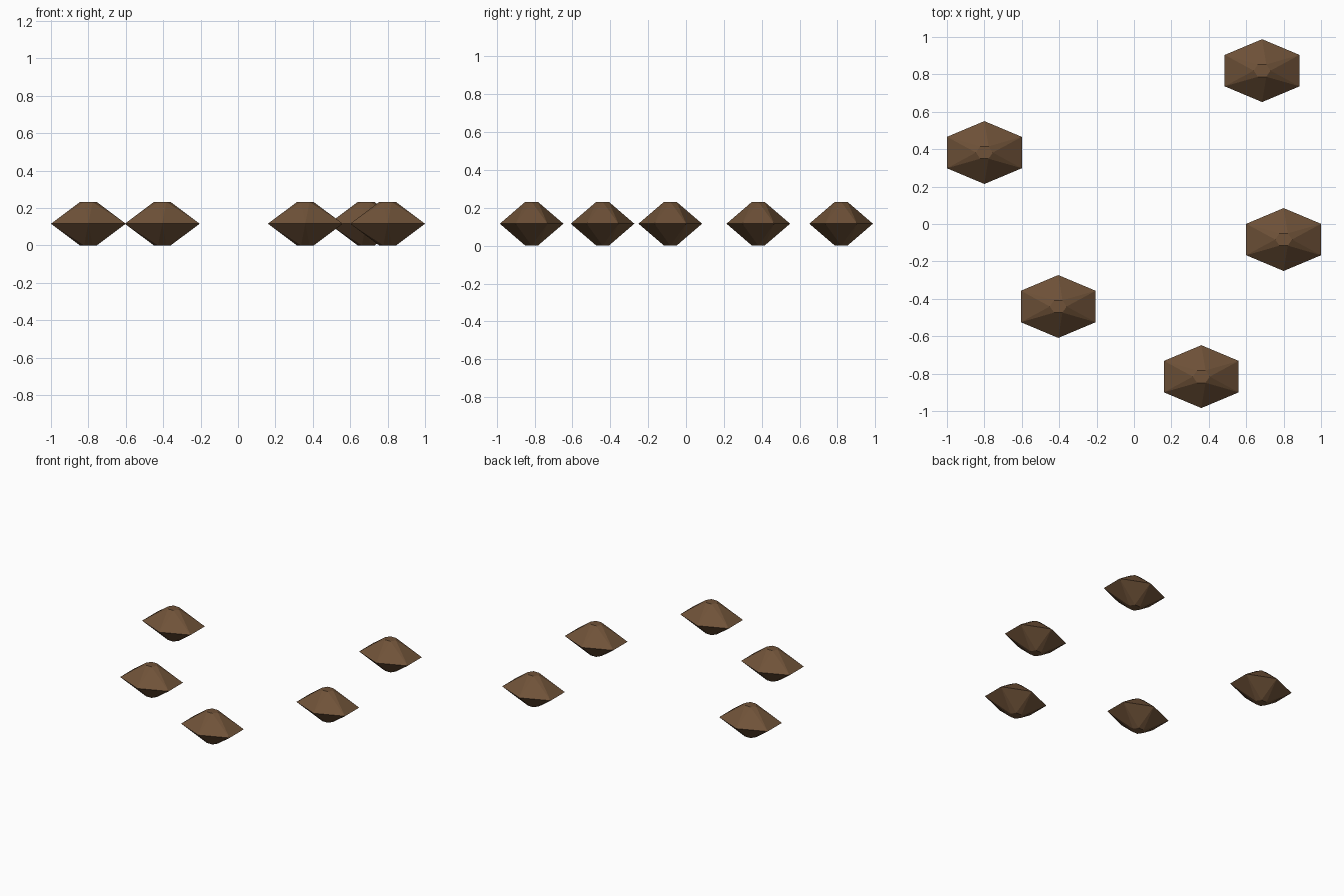
import bpy, bmesh
from math import sin, cos, pi

if "Cube" in bpy.data.objects:
    bpy.data.objects.remove(bpy.data.objects["Cube"])

mat = bpy.data.materials.new("brown_rock")
mat.diffuse_color = (0.16, 0.085, 0.04, 1)
mat.use_nodes = True
mat.node_tree.nodes["Principled BSDF"].inputs["Base Color"].default_value = mat.diffuse_color


def ring(bm, rx, ry, z, start):
    return [bm.verts.new((rx * cos(start + i * pi / 3), ry * sin(start + i * pi / 3), z))
            for i in range(6)]


def rock_mesh():
    bm = bmesh.new()
    # wide hexagonal waist with small, turned hexagon caps
    waist = ring(bm, 0.2 / cos(pi / 6), 0.168, 0.116, pi / 6)
    top = ring(bm, 0.045, 0.038, 0.232, 0)
    bottom = ring(bm, 0.045, 0.038, 0.0, 0)
    for cap in (top, bottom):
        bm.faces.new(cap)
        for i in range(6):
            j = (i + 1) % 6
            bm.faces.new((waist[i], cap[j], cap[i]))
            bm.faces.new((waist[i], waist[j], cap[j]))
    bmesh.ops.recalc_face_normals(bm, faces=bm.faces)
    mesh = bpy.data.meshes.new("rock")
    bm.to_mesh(mesh)
    bm.free()
    mesh.materials.append(mat)
    return mesh


# five identical rocks scattered on the ground
mesh = rock_mesh()
spots = [(0.685, 0.82), (-0.8, 0.382), (0.8, -0.083), (-0.405, -0.441), (0.36, -0.816)]
for n, (x, y) in enumerate(spots, 1):
    rock = bpy.data.objects.new(f"rock_{n}", mesh)
    rock.location = (x, y, 0)
    bpy.context.collection.objects.link(rock)
